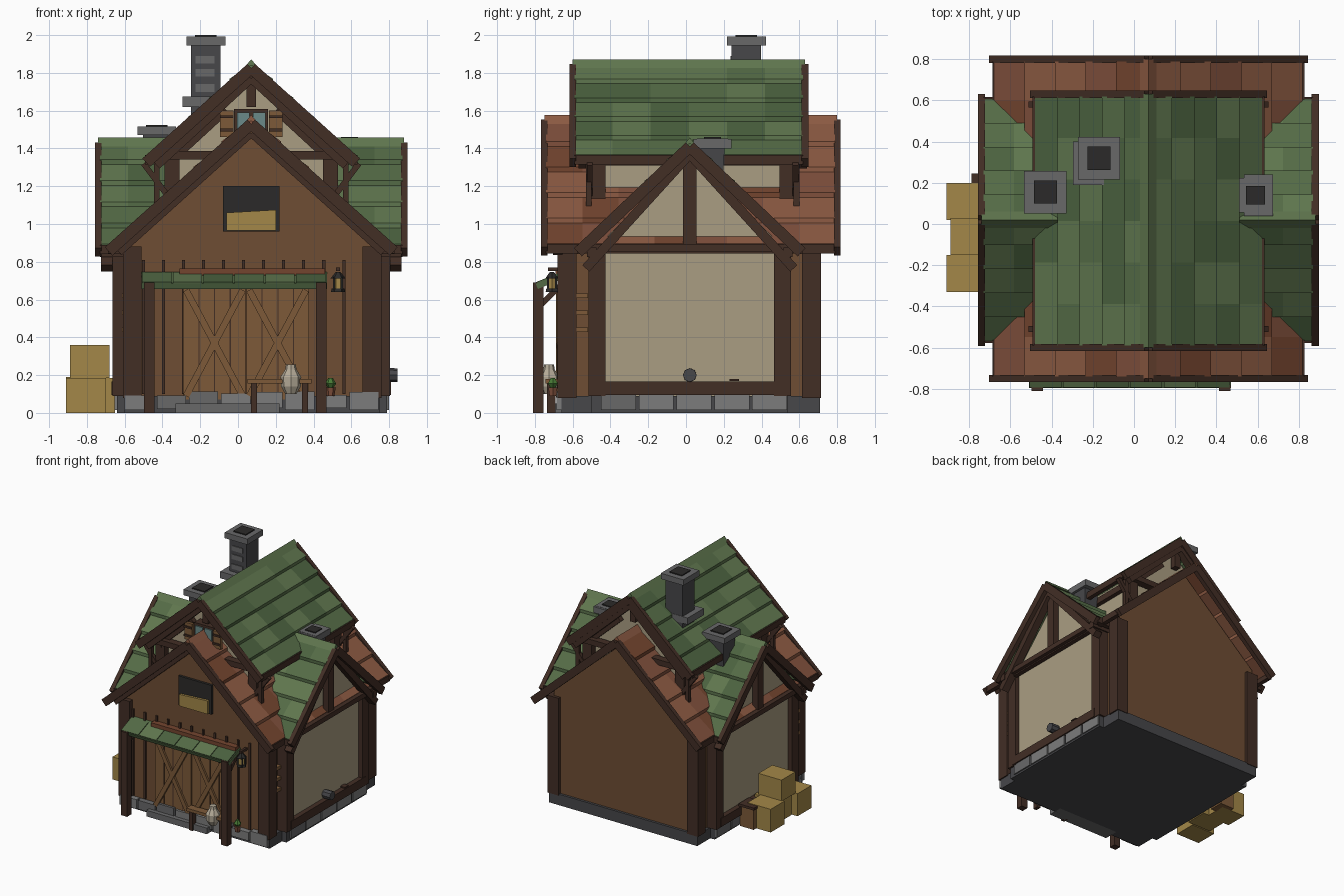
import bpy, bmesh, math, random
from mathutils import Vector, Matrix

if "Cube" in bpy.data.objects:
    bpy.data.objects.remove(bpy.data.objects["Cube"])
random.seed(4)

def mat(name, h):
    m = bpy.data.materials.new(name)
    c = [int(h[i:i + 2], 16) / 255 for i in (0, 2, 4)]
    m.diffuse_color = [((v + .055) / 1.055) ** 2.4 if v > .04 else v / 12.9 for v in c] + [1]
    m.use_nodes = True
    m.node_tree.nodes["Principled BSDF"].inputs["Base Color"].default_value = m.diffuse_color
    return m

DARK, WALL, PLANK = mat('dark timber', '422E25'), mat('brown boards', '6E4D33'), mat('planks', '7D5A39')
CREAM, STRAW, BLACK = mat('plaster', 'AA9D82'), mat('straw', 'A38748'), mat('soot', '2B2A29')
STONE, STONE2, SLATE = mat('stone', '686869'), mat('light stone', '7C7C7C'), mat('dark stone', '47474A')
GREEN = [mat('green tile', c) for c in ('546B46', '5F764E', '4B623F')]
RED = [mat('red tile', c) for c in ('80503C', '8D5B43', '74452F')]
GLASS, SACK, LEAF = mat('glass', '6B8A88'), mat('sack', 'B5AB98'), mat('leaf', '477A35')

def finish(name, bm, mats):
    bmesh.ops.recalc_face_normals(bm, faces=bm.faces)
    me = bpy.data.meshes.new(name)
    bm.to_mesh(me)
    bm.free()
    for m in mats:
        me.materials.append(m)
    ob = bpy.data.objects.new(name, me)
    bpy.context.collection.objects.link(ob)
    return ob

def hexa(bm, v, mi=0):
    """Six-sided block from 4 lower and 4 upper corners."""
    v = [bm.verts.new(p) for p in v]
    for f in ((0, 1, 2, 3), (4, 5, 6, 7), (0, 1, 5, 4), (1, 2, 6, 5), (2, 3, 7, 6), (3, 0, 4, 7)):
        bm.faces.new([v[i] for i in f]).material_index = mi

def box(name, x0, x1, y0, y1, z0, z1, m, taper=0):
    bm, t = bmesh.new(), taper
    hexa(bm, [(x0 + t, y0 + t, z0), (x1 - t, y0 + t, z0), (x1 - t, y1 - t, z0), (x0 + t, y1 - t, z0),
              (x0, y0, z1), (x1, y0, z1), (x1, y1, z1), (x0, y1, z1)])
    return finish(name, bm, [m])

def beam(name, p, q, w, d, m=DARK, side=(0, 1, 0)):
    """Square timber from p to q; w is measured along side, d across it."""
    p, q, s = Vector(p), Vector(q), Vector(side)
    n = (q - p).cross(s).normalized() * d / 2
    s = s * w / 2
    bm = bmesh.new()
    hexa(bm, [c + a * s + b * n for c in (p, q) for a, b in ((-1, -1), (1, -1), (1, 1), (-1, 1))])
    return finish(name, bm, [m])

def lathe(name, loc, prof, n, m, axis='z'):
    bm = bmesh.new()
    rings = [[bm.verts.new((r * math.cos(6.2832 * i / n), r * math.sin(6.2832 * i / n), z)) for i in range(n)]
             for r, z in prof]
    for a, b in zip(rings, rings[1:]):
        for i in range(n):
            bm.faces.new((a[i], a[(i + 1) % n], b[(i + 1) % n], b[i]))
    bm.faces.new(rings[0])
    bm.faces.new(rings[-1])
    if axis == 'x':
        bm.transform(Matrix.Rotation(math.pi / 2, 4, 'Y'))
    bm.transform(Matrix.Translation(loc))
    return finish(name, bm, [m])

def along(axis):
    """Map (u along ridge, v across, z) to world."""
    return (lambda u, v, z: Vector((v, u, z))) if axis == 'y' else (lambda u, v, z: Vector((u, v, z)))

def gable(name, axis, u0, u1, pts, m):
    P, bm = along(axis), bmesh.new()
    f = bm.faces.new([bm.verts.new(P(u0, v, z)) for v, z in pts])
    r = bmesh.ops.extrude_face_region(bm, geom=[f])
    vs = [e for e in r['geom'] if isinstance(e, bmesh.types.BMVert)]
    bmesh.ops.translate(bm, verts=vs, vec=P(u1 - u0, 0, 0))
    return finish(name, bm, [m])

def roof(name, axis, u0, u1, c, half, zr, ze, mats, rows, cols, ends):
    """Stepped, patchwork tiled roof with ridge cap, barge boards and fascia."""
    P, bm, th = along(axis), bmesh.new(), .035
    for s in (-1, 1):
        for r in range(rows):
            t0, t1 = r / rows, (r + 1) / rows
            z0, z1 = zr - (zr - ze) * t0 - .012, zr - (zr - ze) * t1 + .008
            v0, v1 = c + s * half * t0, c + s * half * (t1 + .012)
            for k in range(cols):
                a, b = u0 + (u1 - u0) * k / cols, u0 + (u1 - u0) * (k + 1) / cols
                q = [P(a, v0, z0), P(b, v0, z0), P(b, v1, z1), P(a, v1, z1)]
                hexa(bm, [p - Vector((0, 0, th)) for p in q] + q, random.randrange(3))
    finish(name + '_tiles', bm, mats)
    gable(name + '_ridge_cap', axis, u0 - .01, u1 + .01,
          [(c - .04, zr - .035), (c, zr + .012), (c + .04, zr - .035), (c, zr - .02)], mats[1])
    w = P(1, 0, 0)
    for s in (-1, 1):
        for u in ends:
            beam(name + '_barge_board', P(u, c, zr - .035), P(u, c + s * half * 1.02, ze - .035), .035, .06, DARK, w)
        beam(name + '_fascia', P(u0, c + s * half, ze - .02), P(u1, c + s * half, ze - .02), .05, .035, DARK, (0, 0, 1))

CX, CY = .07, .02

# Stone footing
box('footing', -.60, .75, -.66, .71, 0, .09, SLATE)
box('wing_footing', -.64, .79, -.50, .54, 0, .09, SLATE)
box('door_step', -.33, .22, -.72, -.6, 0, .05, STONE)
for i in range(8):
    x = -.6 + i * .17
    box('front_stone', x, x + .155, -.685, -.62, .01 + random.random() * .02, .09 + random.random() * .025,
        random.choice([STONE, STONE2]))
for i in range(5):
    y = -.45 + i * .2
    for x in (-.655, .75):
        box('side_stone', x, x + .05, y, y + .185, .015, .1 + random.random() * .015, random.choice([STONE, STONE2]))

# Main hall
def house(half, zb, zs, zp, c):
    return [(c - half, zb), (c + half, zb), (c + half, zs), (c, zp), (c - half, zs)]
gable('main_hall', 'y', -.64, .69, house(.65, .08, .92, 1.49, CX), WALL)
for x in (-.61, .66):
    for y in (-.68, .615):
        box('corner_post', x, x + .1, y, y + .1, .08, .88, DARK)
roof('main_roof', 'y', -.74, .79, CX, .74, 1.565, .89, RED, 5, 8, (-.75, .80))
for s in (-1, 1):
    beam('front_rafter', (CX, -.68, 1.48), (CX + s * .70, -.68, .85), .05, .04)

# Side wings, mirrored left and right
for s in (-1, 1):
    X = lambda d: CX + s * d
    gable('wing_wall', 'x', X(.3), X(.70), house(.47, .09, .9, 1.37, CY), CREAM)
    for y in (-.47, .51):
        box('wing_post', min(X(.65), X(.735)), max(X(.65), X(.735)), y - .045, y + .045, .09, .87, DARK)
    beam('wing_sill', (X(.715), -.46, .13), (X(.715), .5, .13), .05, .07, DARK, (1, 0, 0))
    beam('wing_tie_beam', (X(.75), -.56, .875), (X(.75), .6, .875), .07, .04, DARK, (1, 0, 0))
    beam('wing_king_post', (X(.74), CY, .88), (X(.74), CY, 1.38), .05, .07, DARK, (1, 0, 0))
    for t in (-1, 1):
        beam('wing_rafter', (X(.765), CY, 1.37), (X(.765), CY + t * .55, .765), .06, .05, DARK, (1, 0, 0))
        beam('eave_plate', (X(.4), CY + t * .52, .85), (X(.8), CY + t * .52, .85), .05, .05)
    u0, u1 = sorted((X(.36), X(.80)))
    roof('wing_roof', 'x', u0, u1, CY, .58, 1.445, .885, GREEN, 5, 3, (X(.81),))
    # Slatted panels between corner and wing
    for z in (.44, .53, .62):
        beam('side_slat', (X(.66), -.6, z), (X(.66), -.52, z), .05, .025, PLANK, (1, 0, 0))

# Raised upper storey
gable('upper_storey', 'y', -.46, .53, house(.42, 1.0, 1.39, 1.78, CX), CREAM)
roof('upper_roof', 'y', -.59, .62, CX, .545, 1.86, 1.36, GREEN, 5, 6, (-.60, .63))
for y, o in ((-.47, -1), (.54, 1)):
    beam('collar_beam', (CX - .46, y + o * .05, 1.365), (CX + .46, y + o * .05, 1.365), .06, .045)
    beam('upper_king_post', (CX, y + o * .03, 1.62), (CX, y + o * .03, 1.8), .05, .05)
    for s in (-1, 1):
        x = CX + s * .42
        beam('upper_rafter', (CX, y + o * .07, 1.77), (CX + s * .50, y + o * .07, 1.31), .06, .045)
        beam('inner_brace', (CX + s * .13, y + o * .02, 1.6), (CX + s * .38, y + o * .02, 1.37), .04, .035)
        box('upper_post', x - .04, x + .04, y - .045, y + .045, 1.05, 1.36, DARK)
        beam('eave_bracket', (x, y + o * .04, 1.12), (x + s * .15, y + o * .04, 1.32), .03, .03)
        beam('drop_post', (CX + s * .5, y + o * .045, 1.04), (CX + s * .5, y + o * .045, 1.33), .03, .03)
for s in (-1, 1):
    beam('upper_plate', (CX + s * .43, -.52, 1.335), (CX + s * .43, .58, 1.335), .05, .05, DARK, (1, 0, 0))
    x = CX + s * .13
    box('attic_shutter', x - .035, x + .035, -.56, -.535, 1.46, 1.60, PLANK)
    for z in (1.49, 1.56):
        box('shutter_bar', x - .035, x + .035, -.57, -.555, z, z + .015, DARK)
box('attic_window', CX - .09, CX + .09, -.54, -.46, 1.42, 1.61, DARK)
for x in (CX - .075, CX + .01):
    box('attic_pane', x, x + .065, -.55, -.53, 1.44, 1.59, GLASS)

# Hay loft opening
box('loft_opening', -.08, .22, -.66, -.6, .96, 1.20, BLACK)
bm = bmesh.new()
hexa(bm, [(-.06, -.68, .965), (.2, -.68, .965), (.2, -.62, .965), (-.06, -.62, .965),
          (-.06, -.68, 1.06), (.2, -.68, 1.075), (.2, -.62, 1.075), (-.06, -.62, 1.06)])
finish('loft_hay', bm, [STRAW])

# Barn doors and board battens
for i in range(11):
    x = -.50 + i * .106
    box('batten', x - .008, x + .008, -.652, -.63, .1, .81, DARK)
for x0 in (-.29, .045):
    box('door_leaf', x0, x0 + .33, -.665, -.62, .07, .68, PLANK)
    for s in (-1, 1):
        m = x0 + .165
        beam('door_brace', (m - s * .15, -.675 - s * .003, .09), (m + s * .15, -.675 - s * .003, .65), .02, .035, PLANK)
    for k in range(1, 4):
        box('door_seam', x0 + k * .083 - .003, x0 + k * .083 + .003, -.668, -.66, .07, .68, DARK)

# Entrance canopy
beam('canopy_roof', (-.02, -.79, .67), (-.02, -.63, .735), .98, .03, GREEN[0], (1, 0, 0))
for i in range(6):
    beam('canopy_tile', (-.43 + i * .163, -.792, .685), (-.43 + i * .163, -.66, .738), .155, .015,
         GREEN[i % 3], (1, 0, 0))
box('canopy_header', -.31, .46, -.69, -.63, .715, .765, RED[2])
for x in (-.47, .44):
    box('canopy_post', x - .028, x + .028, -.81, -.755, 0, .69, DARK)
    beam('canopy_brace', (x, -.78, .56), (x, -.66, .68), .03, .03, DARK, (1, 0, 0))

# Lantern
beam('lantern_arm', (.53, -.65, .76), (.53, -.73, .76), .02, .02, DARK, (1, 0, 0))
lathe('lantern_glow', (.53, -.71, .655), [(.025, 0), (.025, .06)], 6, STRAW)
lathe('lantern_base', (.53, -.71, .64), [(.038, 0), (.034, .018)], 6, BLACK)
lathe('lantern_cap', (.53, -.71, .712), [(.04, 0), (.012, .035)], 6, BLACK)
for i in range(4):
    a = math.pi / 4 + i * math.pi / 2
    x, y = .53 + .03 * math.cos(a), -.71 + .03 * math.sin(a)
    box('lantern_bar', x - .005, x + .005, y - .005, y + .005, .65, .72, BLACK)

# Bench, grain sack and plant
box('bench_seat', .05, .39, -.745, -.68, .155, .18, PLANK)
for x in (.07, .34):
    box('bench_leg', x, x + .03, -.735, -.69, 0, .155, DARK)
lathe('grain_sack', (.28, -.725, .1), [(.03, 0), (.052, .04), (.055, .09), (.03, .13), (.026, .155)], 8, SACK)
lathe('plant_pot', (.49, -.705, .09), [(.02, 0), (.028, .045)], 6, RED[0])
lathe('plant', (.49, -.705, .13), [(.012, 0), (.03, .025), (.012, .055)], 6, LEAF)

# Chimneys with dark flue openings
def chimney(name, x, y, w, cap, z0, z1, taper=0):
    box(name + '_shaft', x - w, x + w, y - w, y + w, z0, z1 - .04, SLATE, taper)
    box(name + '_cap', x - cap, x + cap, y - cap, y + cap, z1 - .055, z1 - .008, STONE)
    box(name + '_flue', x - cap * .55, x + cap * .55, y - cap * .55, y + cap * .55, z1 - .03, z1, BLACK)
chimney('tall_chimney', -.17, .32, .078, .103, 1.35, 2.0)
box('chimney_collar', -.295, -.10, .19, .40, 1.62, 1.675, STONE)
for z in (1.70, 1.78, 1.85):
    box('chimney_brick', -.225, -.125, .236, .25, z, z + .04, STONE)
chimney('left_chimney', -.43, .155, .075, .103, 1.08, 1.525, .02)
chimney('right_chimney', .59, .14, .065, .083, 1.1, 1.46, .015)
box('right_chimney_lip', .535, .675, .04, .24, 1.40, 1.45, STONE)

# Straw bales and crate stacked at the left wing
for x, y, z, h in ((-.91, .02, 0, .19), (-.91, -.33, 0, .185), (-.89, -.15, .185, .175), (-.86, -.14, 0, .185)):
    box('straw_bale', x, x + .21, y, y + .18, z, z + h, STRAW)
box('wooden_crate', -.78, -.655, .12, .235, 0, .17, PLANK)
box('crate_lid', -.79, -.65, .11, .245, .165, .185, DARK)

# Barrel end on the right wing
lathe('barrel', (.76, .02, .2), [(.03, 0), (.037, .03), (.036, .085)], 8, SLATE, 'x')
box('peg', .77, .81, .23, .28, .17, .18, DARK)
